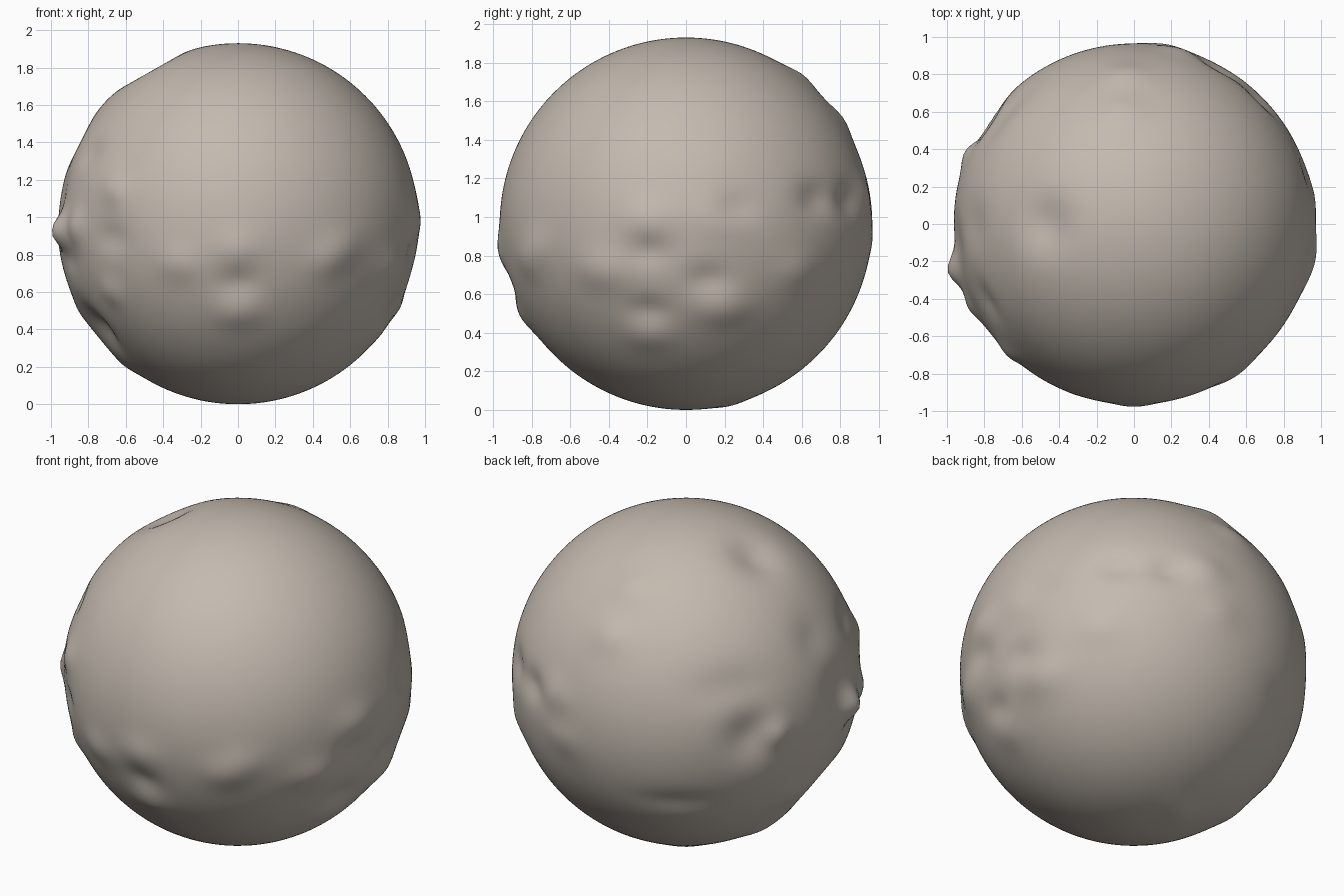
import bpy, bmesh, math
from mathutils import Vector

cube = bpy.data.objects.get("Cube")
if cube:
    bpy.data.objects.remove(cube)

RADIUS = 0.965
UP = Vector((0, 0, 1))
lumps = []


def region(azimuth, elevation):
    """Right, up and outward axes of one region of the ball."""
    a, e = math.radians(azimuth), math.radians(elevation)
    out = Vector((math.cos(a) * math.cos(e), math.sin(a) * math.cos(e), math.sin(e)))
    right = UP.cross(out).normalized()
    return right, out.cross(right), out


def add_lumps(axes, height, width, stretch, *spots):
    """Add bumps, or dents when height is negative, at spots within a region."""
    right, up, out = axes
    for x, y in spots:
        centre = right * x + up * y + out * math.sqrt(1 - x * x - y * y)
        lumps.append((centre, UP.cross(centre).normalized(), height, width, stretch))


def surface_radius(d):
    """Ball radius in direction d, with every lump blended in."""
    r = RADIUS
    for centre, sideways, height, width, stretch in lumps:
        delta = d - centre
        along = delta.dot(sideways)
        across = delta.length_squared - along * along
        r += height * math.exp(-(across + (along / stretch) ** 2) / width ** 2)
    return r


front, left, right_side = region(-90, 0), region(0, 0), region(180, 0)
front_right, back_left, back_right = region(225, 30), region(45, 30), region(135, -30)

# Front bumps and dents
add_lumps(front, 0.02, 0.1, 1.3, (0, -0.14), (0, -0.49), (-0.33, -0.22), (0.5, -0.2))
add_lumps(front, 0.018, 0.08, 1, (-0.68, 0.18), (-0.7, -0.38))
add_lumps(front, -0.02, 0.08, 1.4, (0, -0.33), (-0.7, -0.08))
add_lumps(front, -0.06, 0.15, 1, (-0.77, -0.6))

# Left bumps and dents
add_lumps(left, 0.025, 0.11, 1.4, (-0.2, 0.02), (-0.45, -0.25), (0.2, -0.45), (0.2, 0.05))
add_lumps(left, 0.015, 0.1, 1.3, (-0.2, -0.6), (0.6, -0.25), (-0.8, -0.12))
add_lumps(left, -0.022, 0.08, 1.4, (-0.2, -0.15), (0.12, -0.3), (-0.2, -0.47))

# Right side, with its pointed knob and broad hollows
add_lumps(right_side, 0.065, 0.09, 1, (0.25, -0.04))
add_lumps(right_side, 0.03, 0.09, 1, (-0.4, 0), (0.45, -0.02))
add_lumps(right_side, -0.02, 0.14, 1, (0.1, 0.15), (0, 0.45))
add_lumps(right_side, -0.045, 0.15, 1, (-0.55, 0.02), (0, 0.87))

# Front right dents around a low swelling
add_lumps(front_right, -0.018, 0.08, 1.4, (-0.45, -0.6), (-0.27, -0.1))
add_lumps(front_right, 0.012, 0.13, 1.5, (0, -0.3))

# Back left craters and rims
add_lumps(back_left, -0.03, 0.09, 1.4, (0, -0.38), (0.28, -0.37), (-0.5, -0.36))
add_lumps(back_left, 0.018, 0.1, 1.2, (0.5, -0.29), (0.48, 0.48), (0.62, 0.2))

# Back right crease and knolls
add_lumps(back_right, -0.015, 0.08, 2.8, (-0.2, 0.1))
add_lumps(back_right, -0.02, 0.12, 2, (0.1, 0.75))
add_lumps(back_right, 0.015, 0.1, 1.3, (0.34, -0.4), (0.5, -0.05), (-0.82, 0.2), (-0.05, -0.7))

# Stone material
stone = bpy.data.materials.new("warm grey stone")
stone.use_nodes = True
colour = (0.55, 0.49, 0.43, 1)
stone.diffuse_color = colour
stone.node_tree.nodes["Principled BSDF"].inputs["Base Color"].default_value = colour

# Lumpy ball
bm = bmesh.new()
bmesh.ops.create_icosphere(bm, subdivisions=6, radius=1)
for v in bm.verts:
    v.co = v.co * surface_radius(v.co) + UP * RADIUS
for f in bm.faces:
    f.smooth = True
mesh = bpy.data.meshes.new("boulder")
bm.to_mesh(mesh)
bm.free()
mesh.materials.append(stone)
boulder = bpy.data.objects.new("boulder", mesh)
bpy.context.collection.objects.link(boulder)
